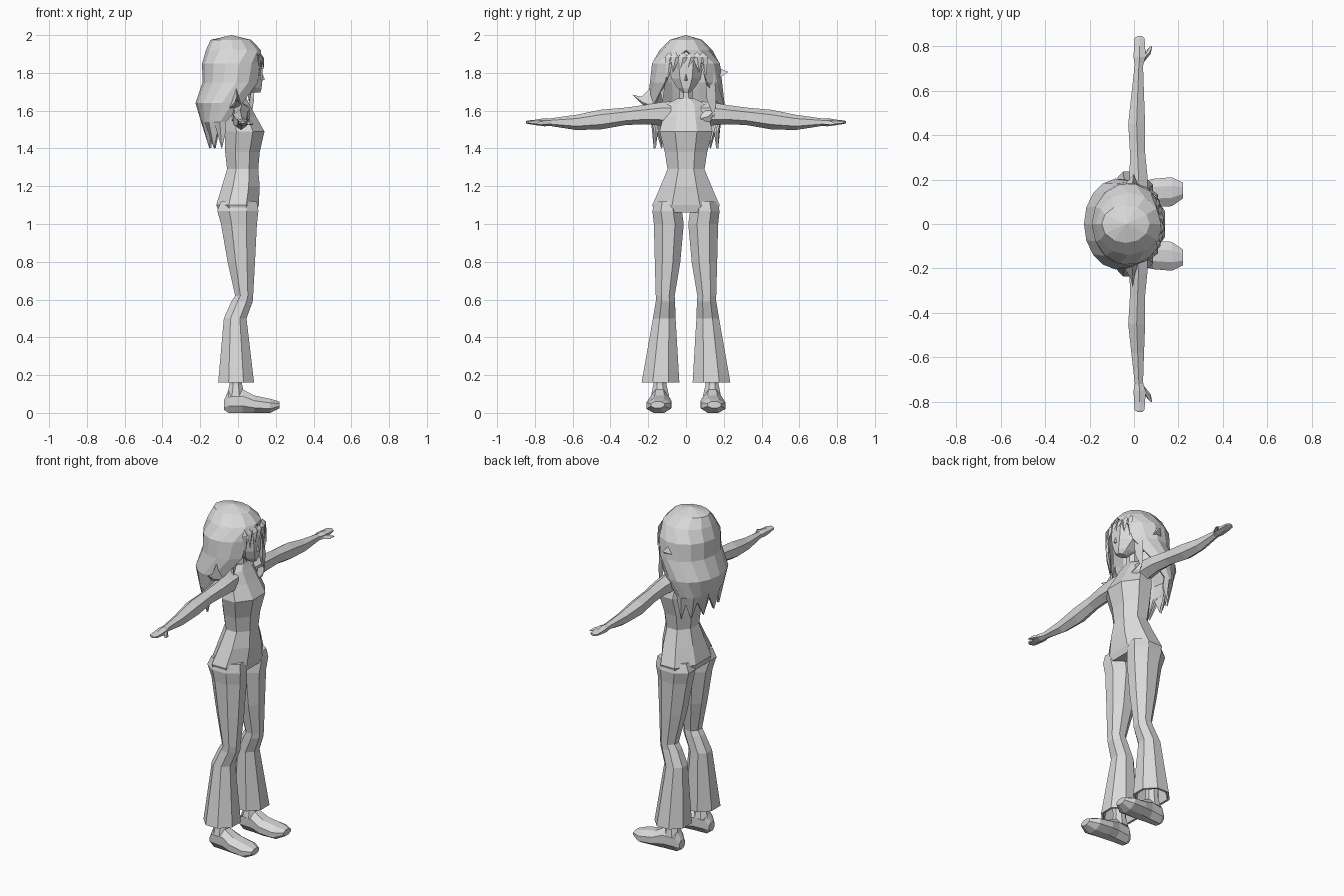
import bpy, bmesh, math

grey = bpy.data.materials.new("plain grey")
grey.diffuse_color = (0.7, 0.7, 0.7, 1)


def finish(name, bm, mirror=False):
    bmesh.ops.remove_doubles(bm, verts=bm.verts[:], dist=1e-4)
    bmesh.ops.recalc_face_normals(bm, faces=bm.faces[:])
    me = bpy.data.meshes.new(name)
    bm.to_mesh(me)
    bm.free()
    me.materials.append(grey)
    ob = bpy.data.objects.new(name, me)
    bpy.context.collection.objects.link(ob)
    if mirror:
        m = ob.modifiers.new("mirror", 'MIRROR')
        m.use_axis = (False, True, False)
        m.use_mirror_merge = False
    return ob


def loft(name, axis, rings, n=8, mirror=False, cap_end=True):
    """Each ring: position on axis, then low/high limits on the other two axes."""
    bm = bmesh.new()
    loops = []
    k = 1 / math.cos(math.pi / n)
    for t, a0, a1, b0, b1 in rings:
        loop = []
        for i in range(n):
            ang = (i + 0.5) * 2 * math.pi / n
            a = (a0 + a1) / 2 + (a1 - a0) / 2 * k * math.cos(ang)
            b = (b0 + b1) / 2 + (b1 - b0) / 2 * k * math.sin(ang)
            co = {'z': (a, b, t), 'y': (a, t, b), 'x': (t, a, b)}[axis]
            loop.append(bm.verts.new(co))
        loops.append(loop)
    for p, q in zip(loops, loops[1:]):
        for i in range(n):
            j = (i + 1) % n
            bm.faces.new((p[i], p[j], q[j], q[i]))
    bm.faces.new(loops[0])
    if cap_end:
        bm.faces.new(loops[-1])
    return finish(name, bm, mirror)


def hull(name, pts, mirror=False):
    bm = bmesh.new()
    for p in pts:
        bm.verts.new(p)
    bmesh.ops.convex_hull(bm, input=bm.verts[:])
    return finish(name, bm, mirror)


# Torso, neck and head
loft("torso", 'z', [
    (1.06, -.10, .10, -.165, .165), (1.10, -.115, .11, -.178, .178),
    (1.20, -.085, .115, -.135, .135), (1.29, -.058, .107, -.098, .098),
    (1.38, -.068, .115, -.112, .112), (1.49, -.07, .14, -.14, .14),
    (1.57, -.062, .095, -.12, .12), (1.635, -.045, .06, -.105, .105),
    (1.665, -.025, .045, -.045, .045)])
loft("neck", 'z', [(1.62, -.03, .045, -.04, .04), (1.68, -.02, .045, -.034, .034),
                   (1.78, -.02, .045, -.034, .034)])
loft("head", 'z', [
    (1.695, .06, .118, -.018, .018), (1.72, .01, .125, -.045, .045),
    (1.77, -.06, .13, -.078, .078), (1.85, -.10, .128, -.092, .092),
    (1.92, -.09, .10, -.08, .08)])
hull("nose", [(.128, -.01, 1.76), (.128, .01, 1.76), (.142, 0, 1.764), (.128, 0, 1.80)])

# Trouser legs, flared and hollow at the hem
loft("trouser_leg", 'z', [
    (1.12, -.09, .10, .03, .165), (1.07, -.11, .108, .022, .178),
    (1.00, -.09, .10, .012, .17), (.80, -.055, .09, .03, .165),
    (.62, -.015, .08, .06, .16), (.59, -.035, .078, .058, .16),
    (.50, -.075, .045, .055, .175), (.16, -.105, .085, .035, .235),
    (.16, -.092, .072, .048, .222), (.32, -.06, .04, .08, .19)], mirror=True)
loft("ankle", 'z', [(.09, -.06, .035, .09, .185), (.15, -.045, .022, .103, .173),
                    (.34, -.05, .025, .10, .175)], mirror=True)
loft("foot", 'x', [
    (-.073, .115, .165, .015, .07), (-.05, .10, .18, 0, .12),
    (.025, .092, .188, 0, .125), (.085, .077, .203, 0, .092),
    (.17, .08, .21, 0, .075), (.22, .115, .185, .025, .06)], mirror=True)

# Arms along the sides, with flat hands and a thumb
loft("arm", 'y', [
    (.08, -.035, .06, 1.52, 1.64), (.14, -.03, .062, 1.53, 1.635),
    (.22, -.02, .06, 1.535, 1.623), (.32, -.018, .05, 1.53, 1.61),
    (.45, -.026, .05, 1.508, 1.598), (.58, -.012, .045, 1.503, 1.573),
    (.73, .005, .04, 1.523, 1.555)], n=6, mirror=True)
loft("hand", 'y', [
    (.71, .005, .04, 1.522, 1.555), (.75, -.002, .052, 1.52, 1.557),
    (.80, 0, .05, 1.526, 1.55), (.835, .003, .047, 1.531, 1.547),
    (.846, .015, .036, 1.534, 1.545)], n=6, mirror=True)
hull("thumb", [(.035, .715, 1.53), (.035, .755, 1.53), (.035, .735, 1.552),
               (.075, .765, 1.525), (.062, .778, 1.525), (.07, .772, 1.542),
               (.082, .80, 1.53), (.074, .80, 1.53)], mirror=True)

# Main hair: a swept shell open around the face, with a ragged lower edge
# level: z, back x, front x, half width, half opening angle, zigzag depth
levels = [(1.975, -.145, .07, .085, 0, 0), (1.92, -.17, .122, .14, 0, 0),
          (1.85, -.19, .14, .183, .5, 0), (1.75, -.188, .135, .192, .62, 0),
          (1.64, -.225, .09, .205, .95, 0), (1.54, -.195, .02, .185, 1.35, 0),
          (1.49, -.155, 0, .172, 1.4, .09)]
bm = bmesh.new()
N = 13
rows = []
for z, xb, xf, hy, gap, zig in levels:
    row = []
    for i in range(N):
        a = gap + (2 * math.pi - 2 * gap) * i / (N - 1)
        row.append(bm.verts.new(((xb + xf) / 2 + (xf - xb) / 2 * math.cos(a),
                                 hy * math.sin(a), z - zig * (i % 2))))
    rows.append(row)
for p, q in zip(rows, rows[1:]):
    for i in range(N - 1):
        bm.faces.new((p[i], p[i + 1], q[i + 1], q[i]))
crown = bm.verts.new((-.035, 0, 2.0))
for i in range(N - 1):
    bm.faces.new((crown, rows[0][i + 1], rows[0][i]))
hair = finish("main_hair", bm)
thick = hair.modifiers.new("thickness", 'SOLIDIFY')
thick.thickness = .012
thick.offset = -1

# Fringe strands over the forehead
for i, (y, tip_y, tip_z) in enumerate([(-.085, -.10, 1.75), (-.055, -.07, 1.80),
                                       (-.015, -.03, 1.82), (.025, .01, 1.825),
                                       (.06, .07, 1.80), (.09, .105, 1.76)]):
    x = .137 - 2.5 * y * y
    hull(f"fringe_strand_{i}", [(x - .012, y - .026, 1.885), (x - .012, y + .026, 1.885),
                                (x, y, 1.88), (x - .02, y, 1.91), (x, tip_y, tip_z)])

# Loose locks: long side strand, flicked ends and a small tuft
hull("long_side_lock", [(.09, .10, 1.82), (.07, .15, 1.80), (.05, .11, 1.70),
                        (.07, .16, 1.66), (.085, .11, 1.66), (.07, .15, 1.56)])
hull("side_lock_tip", [(.06, .10, 1.60), (.07, .15, 1.60), (.085, .12, 1.57),
                       (.085, .05, 1.55), (.07, .13, 1.54)])
hull("short_side_lock", [(.09, -.10, 1.80), (.07, -.15, 1.78), (.05, -.13, 1.70),
                         (.06, -.125, 1.64)])
hull("flicked_end", [(-.01, -.17, 1.74), (-.05, -.19, 1.61), (.02, -.17, 1.62),
                     (-.01, -.235, 1.635), (-.005, -.255, 1.655)])
hull("flicked_tip", [(-.02, -.225, 1.63), (.005, -.225, 1.64), (-.01, -.22, 1.67),
                     (-.005, -.285, 1.685)])
hull("side_tuft", [(-.01, .165, 1.83), (-.04, .18, 1.78), (.02, .17, 1.77),
                   (0, .225, 1.805)])
